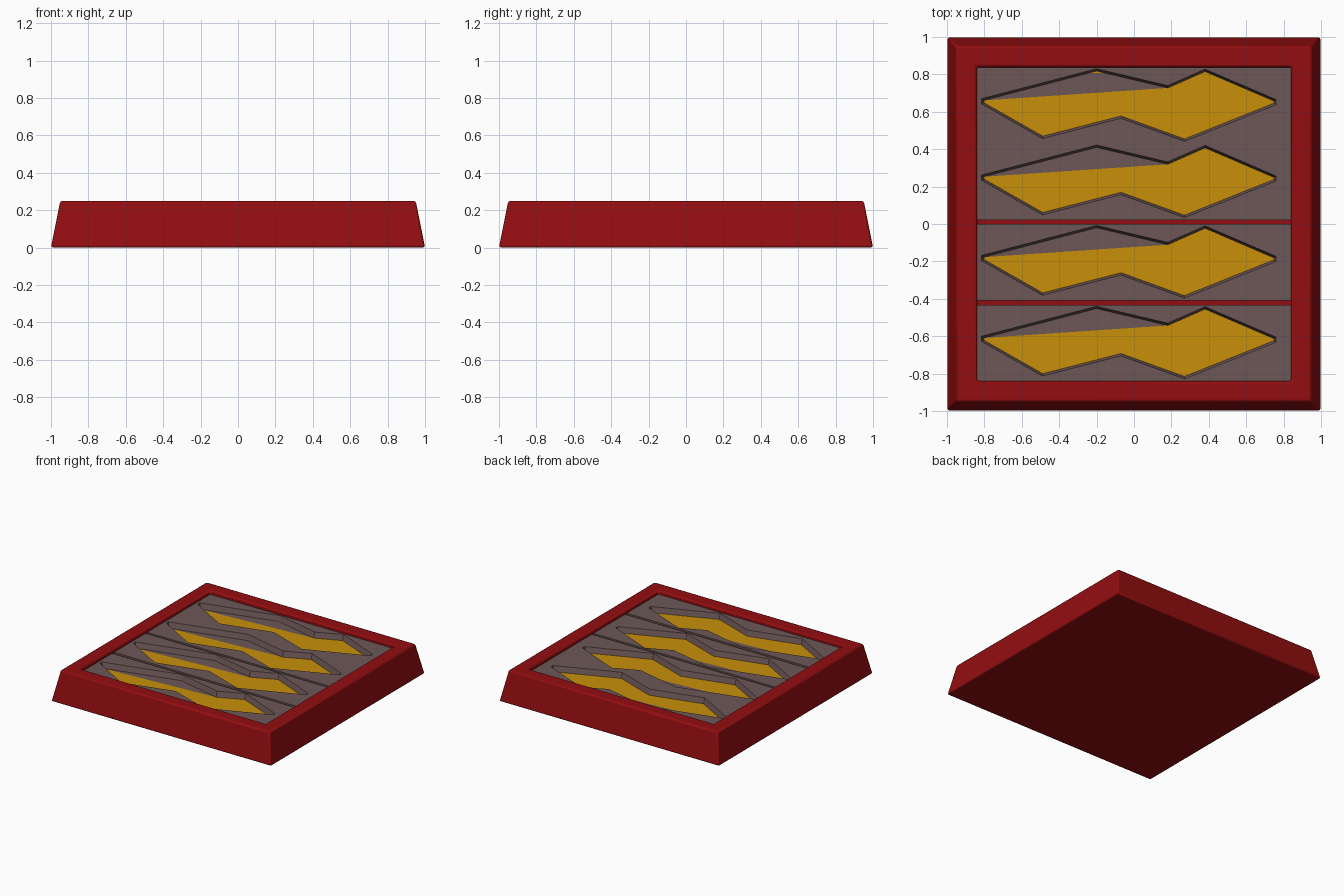
import bpy, bmesh
from mathutils import Vector

if "Cube" in bpy.data.objects:
    bpy.data.objects.remove(bpy.data.objects["Cube"])


def material(name, rgb):
    m = bpy.data.materials.new(name)
    m.diffuse_color = (*rgb, 1)
    m.use_nodes = True
    m.node_tree.nodes["Principled BSDF"].inputs["Base Color"].default_value = m.diffuse_color
    return m


RED = material("red", (0.29, 0.004, 0.005))
GREY = material("warm_grey", (0.15, 0.095, 0.092))
YELLOW = material("yellow", (0.58, 0.28, 0.003))


def finish(name, bm, mat, bevel=0.0):
    bmesh.ops.recalc_face_normals(bm, faces=bm.faces)
    me = bpy.data.meshes.new(name)
    bm.to_mesh(me)
    bm.free()
    me.materials.append(mat)
    ob = bpy.data.objects.new(name, me)
    bpy.context.collection.objects.link(ob)
    if bevel:
        b = ob.modifiers.new("soft_edges", "BEVEL")
        b.width, b.segments, b.limit_method = bevel, 2, "ANGLE"
    return ob


def loop(bm, pts, z):
    return [bm.verts.new((x, y, z)) for x, y in pts]


def bridge(bm, a, b):
    n = len(a)
    for i in range(n):
        bm.faces.new((a[i], a[(i + 1) % n], b[(i + 1) % n], b[i]))


def rect(x0, y0, x1, y1):
    return [(x0, y0), (x1, y0), (x1, y1), (x0, y1)]


def inset(pts, d):
    # mitred inward offset of a clockwise outline
    out = []
    for i, p in enumerate(pts):
        p, a, b = Vector(p), Vector(pts[i - 1]), Vector(pts[(i + 1) % len(pts)])
        u, v = (p - a).normalized(), (b - p).normalized()
        n1, n2 = Vector((u.y, -u.x)), Vector((v.y, -v.x))
        m = n1 + n2
        out.append(tuple(p + m * (d / (1 + n1.dot(n2)))))
    return out


PLATE_Z, FLOOR_Z = 0.22, 0.175

# tapered tray with a square recess
bm = bmesh.new()
rings = [loop(bm, rect(-r, -r, r, r), z)
         for r, z in ((1, 0), (0.95, 0.25), (0.84, 0.25), (0.84, 0.15))]
for a, b in zip(rings, rings[1:]):
    bridge(bm, a, b)
bm.faces.new(rings[0])
bm.faces.new(rings[-1])
finish("tray_frame", bm, RED, 0.012)

# zigzag opening, relative to the plate's lower edge, clockwise
OPENING = [(-0.815, 0.24), (-0.2, 0.4), (0.18, 0.31), (0.38, 0.398),
           (0.76, 0.235), (0.76, 0.208), (0.27, 0.012), (-0.07, 0.135),
           (-0.49, 0.027), (-0.815, 0.212)]

for k, y0 in enumerate((0.43, 0.022, -0.408, -0.84)):
    hole = [(x, y + y0) for x, y in OPENING]
    floor = inset(hole, 0.012)

    # plate: pierced top, outer sides and sloped opening walls
    bm = bmesh.new()
    outer = loop(bm, rect(-0.84, y0, 0.84, y0 + 0.408), PLATE_Z)
    inner = loop(bm, hole, PLATE_Z)
    edges = [bm.edges.new((r[i - 1], r[i])) for r in (outer, inner) for i in range(len(r))]
    bmesh.ops.triangle_fill(bm, edges=edges, use_beauty=True, normal=(0, 0, 1))
    bridge(bm, outer, loop(bm, rect(-0.84, y0, 0.84, y0 + 0.408), 0.15))
    low = loop(bm, floor, FLOOR_Z)
    bridge(bm, inner, low)
    bm.faces.new(low[:3])  # grey corner of the recess floor
    finish(f"plate_{k + 1}", bm, GREY)

    # yellow floor showing through the opening
    bm = bmesh.new()
    bm.faces.new(loop(bm, floor[2:] + floor[:1], FLOOR_Z)[::-1])
    if k == 0:  # small yellow tip at the first opening's peak
        x, y = floor[1]
        bm.faces.new(loop(bm, [(x - 0.04, y - 0.0105), (x + 0.044, y - 0.0105), (x, y)],
                          FLOOR_Z + 0.001))
    finish(f"yellow_inlay_{k + 1}", bm, YELLOW)

# smooth shading with sharp edges kept on the tray
tray = bpy.data.objects["tray_frame"]
bpy.context.view_layer.objects.active = tray
tray.select_set(True)
bpy.ops.object.shade_smooth_by_angle()
